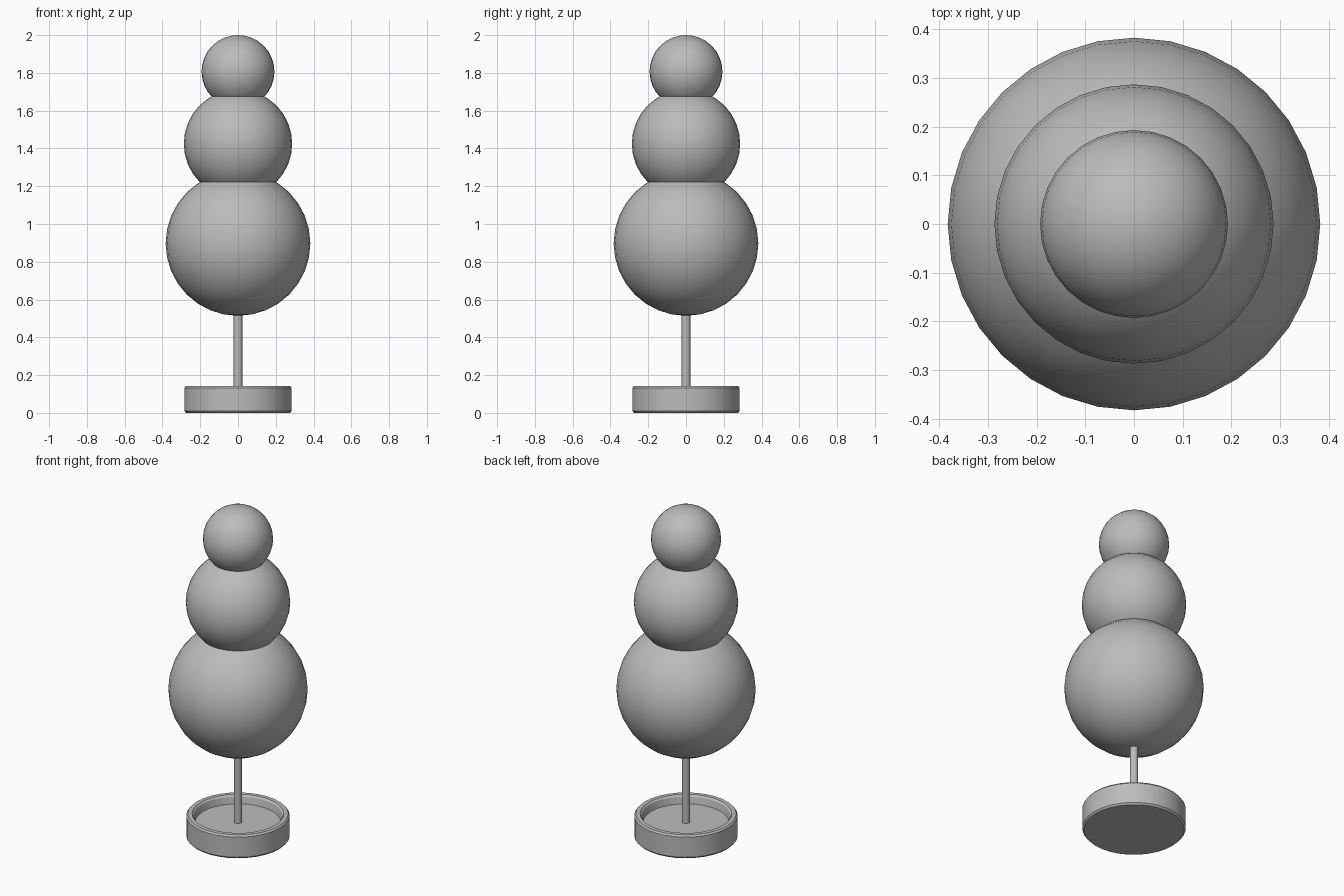
import bpy
import bmesh
import math

old = bpy.data.objects.get("Cube")
if old:
    bpy.data.objects.remove(old, do_unlink=True)

SIDES = 32

grey = bpy.data.materials.new("plain_grey")
grey.use_nodes = True
colour = (0.5, 0.5, 0.5, 1)
grey.diffuse_color = colour
grey.node_tree.nodes["Principled BSDF"].inputs["Base Color"].default_value = colour


def finish(name, bm, sharp_angle):
    """Turn a bmesh into a named, smooth-shaded object."""
    bmesh.ops.recalc_face_normals(bm, faces=bm.faces)
    mesh = bpy.data.meshes.new(name)
    bm.to_mesh(mesh)
    bm.free()
    mesh.materials.append(grey)
    obj = bpy.data.objects.new(name, mesh)
    bpy.context.collection.objects.link(obj)
    bpy.ops.object.select_all(action='DESELECT')
    obj.select_set(True)
    bpy.context.view_layer.objects.active = obj
    bpy.ops.object.shade_smooth_by_angle(angle=math.radians(sharp_angle))
    return obj


def ball(name, radius, height):
    bm = bmesh.new()
    bmesh.ops.create_uvsphere(bm, u_segments=SIDES, v_segments=16, radius=radius)
    bmesh.ops.translate(bm, verts=bm.verts, vec=(0, 0, height))
    finish(name, bm, 60)


def lathe(name, profile, sides=SIDES):
    """Spin a (radius, height) profile that starts and ends on the axis."""
    bm = bmesh.new()
    verts = [bm.verts.new((r, 0, z)) for r, z in profile]
    edges = [bm.edges.new(pair) for pair in zip(verts, verts[1:])]
    bmesh.ops.spin(bm, geom=verts + edges, axis=(0, 0, 1), cent=(0, 0, 0),
                   angle=math.tau, steps=sides, use_merge=True)
    bmesh.ops.remove_doubles(bm, verts=bm.verts, dist=0.0001)
    finish(name, bm, 30)


# Three stacked foliage balls
ball("foliage_bottom", 0.383, 0.897)
ball("foliage_middle", 0.287, 1.425)
ball("foliage_top", 0.193, 1.807)

# Thin trunk from the pot floor into the lowest ball
lathe("trunk", [(0, 0.08), (0.023, 0.08), (0.023, 0.65), (0, 0.65)])

# Shallow pot with softened rim and recessed floor
lathe("pot", [(0, 0), (0.275, 0), (0.284, 0.01), (0.284, 0.132), (0.276, 0.142),
              (0.252, 0.142), (0.243, 0.132), (0.235, 0.092), (0, 0.092)])
